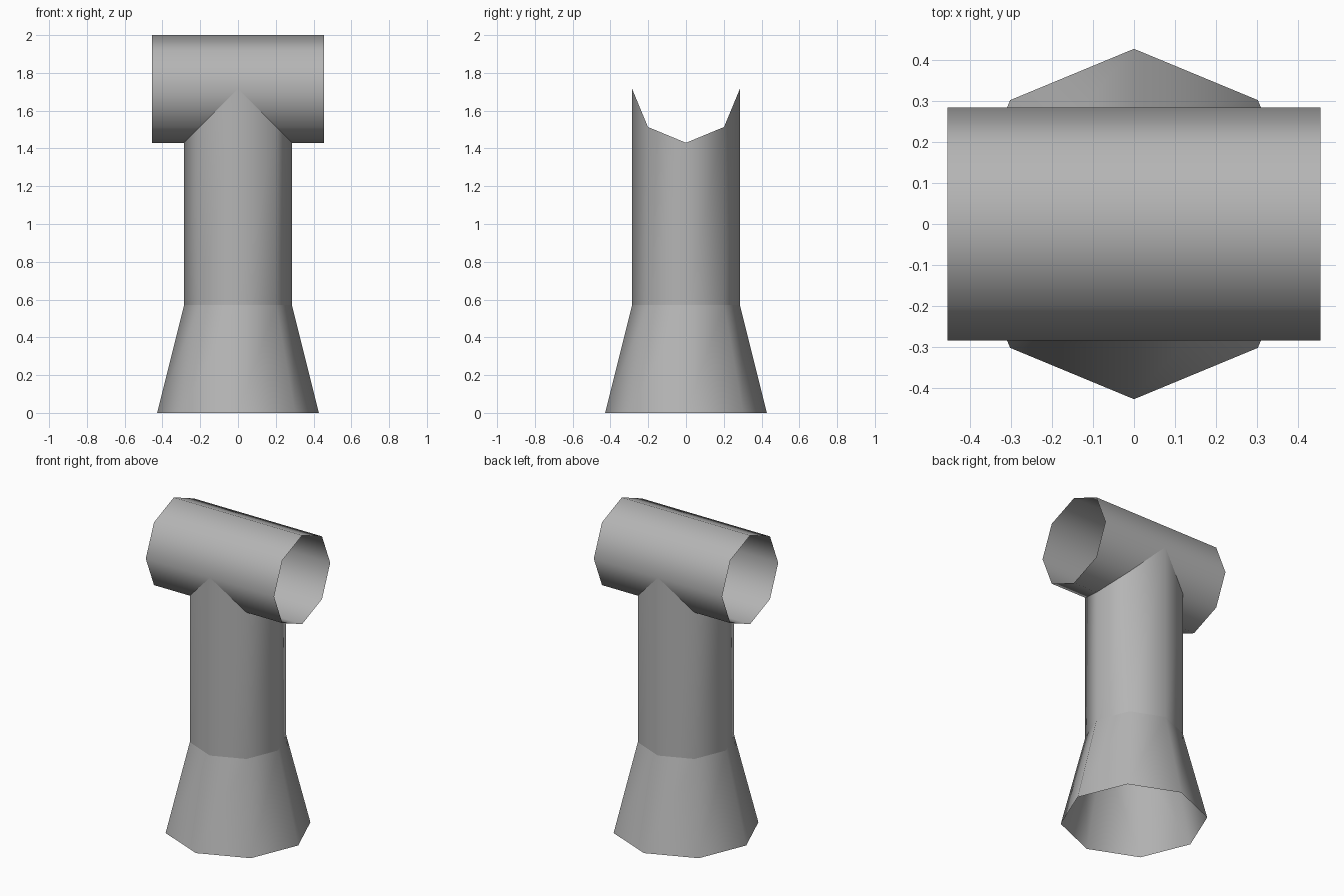
import bpy, math

if "Cube" in bpy.data.objects:
    bpy.data.objects.remove(bpy.data.objects["Cube"])

R = 0.285          # pipe radius
AXIS_Z = 1.715     # height of the cross pipe axis
HALF = 0.456       # half length of the cross pipe
N = 8

grey = bpy.data.materials.new("mid_grey")
grey.diffuse_color = (0.46, 0.46, 0.46, 1)
grey.use_nodes = True
grey.node_tree.nodes["Principled BSDF"].inputs["Base Color"].default_value = grey.diffuse_color


def circle(r):
    return [(r * math.cos(2 * math.pi * i / N), r * math.sin(2 * math.pi * i / N))
            for i in range(N)]


def make_tube(name, start, end):
    """Open smooth tube between two rings of points."""
    faces = [(i, (i + 1) % N, (i + 1) % N + N, i + N) for i in range(N)]
    me = bpy.data.meshes.new(name)
    me.from_pydata(start + end, [], faces)
    me.materials.append(grey)
    for p in me.polygons:
        p.use_smooth = True
    ob = bpy.data.objects.new(name, me)
    bpy.context.collection.objects.link(ob)
    return ob


# Flared foot
make_tube("flared_base",
          [(x, y, 0) for x, y in circle(0.428)],
          [(x, y, 0.572) for x, y in circle(R)])

# Upright pipe, its top cut to the saddle of the cross pipe
make_tube("upright_pipe",
          [(x, y, 0.572) for x, y in circle(R)],
          [(x, y, AXIS_Z - abs(x)) for x, y in circle(R)])

# Cross pipe, open at both ends
make_tube("cross_pipe",
          [(-HALF, y, AXIS_Z + z) for y, z in circle(R)],
          [(HALF, y, AXIS_Z + z) for y, z in circle(R)])
